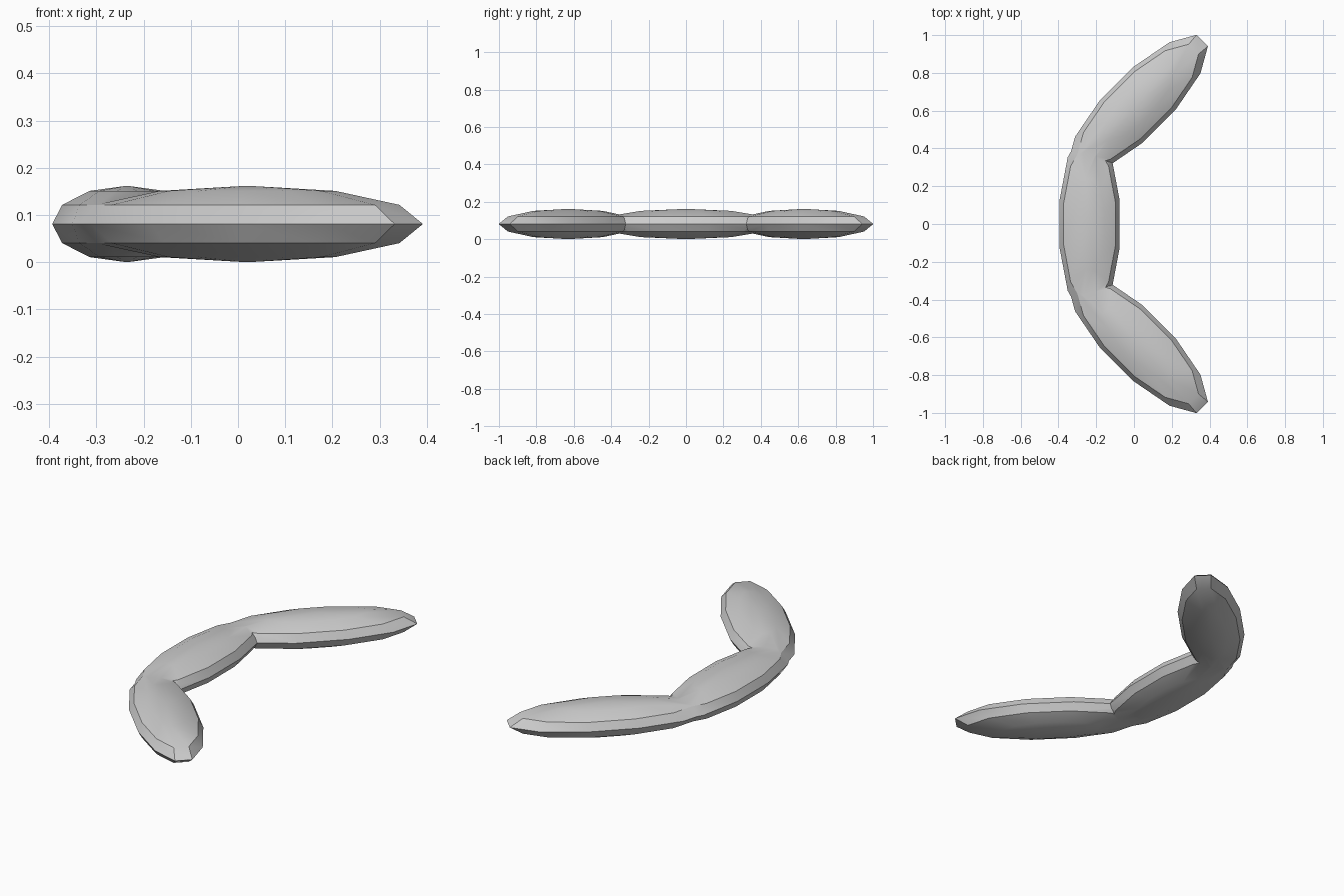
import bpy, bmesh
from math import radians
from mathutils import Matrix

if "Cube" in bpy.data.objects:
    bpy.data.objects.remove(bpy.data.objects["Cube"])


def pod(name, x, y, angle):
    """Flattened low-poly ellipsoid, long axis turned by angle about z."""
    bm = bmesh.new()
    bmesh.ops.create_uvsphere(bm, u_segments=12, v_segments=6, radius=1)
    # half-step turn so the long ends finish in a flat edge
    m = (Matrix.Translation((x, y, 0.081))
         @ Matrix.Rotation(radians(angle), 4, 'Z')
         @ Matrix.Diagonal((0.5, 0.164, 0.081, 1))
         @ Matrix.Rotation(radians(15), 4, 'Z'))
    bmesh.ops.transform(bm, matrix=m, verts=bm.verts)
    me = bpy.data.meshes.new(name)
    bm.to_mesh(me)
    bm.free()
    ob = bpy.data.objects.new(name, me)
    bpy.context.collection.objects.link(ob)
    return ob


# middle segment with two mirrored arms
body = pod("curved_segments", -0.235, 0, 90)
arms = [pod("arm_segment", 0.02, s * 0.63, s * 45) for s in (1, -1)]

# fuse the three segments into one skin
bpy.context.view_layer.objects.active = body
body.select_set(True)
for arm in arms:
    mod = body.modifiers.new("fuse", 'BOOLEAN')
    mod.operation = 'UNION'
    mod.solver = 'EXACT'
    mod.object = arm
    bpy.ops.object.modifier_apply(modifier=mod.name)
    bpy.data.objects.remove(arm)

bpy.ops.object.shade_smooth_by_angle(angle=radians(30))
